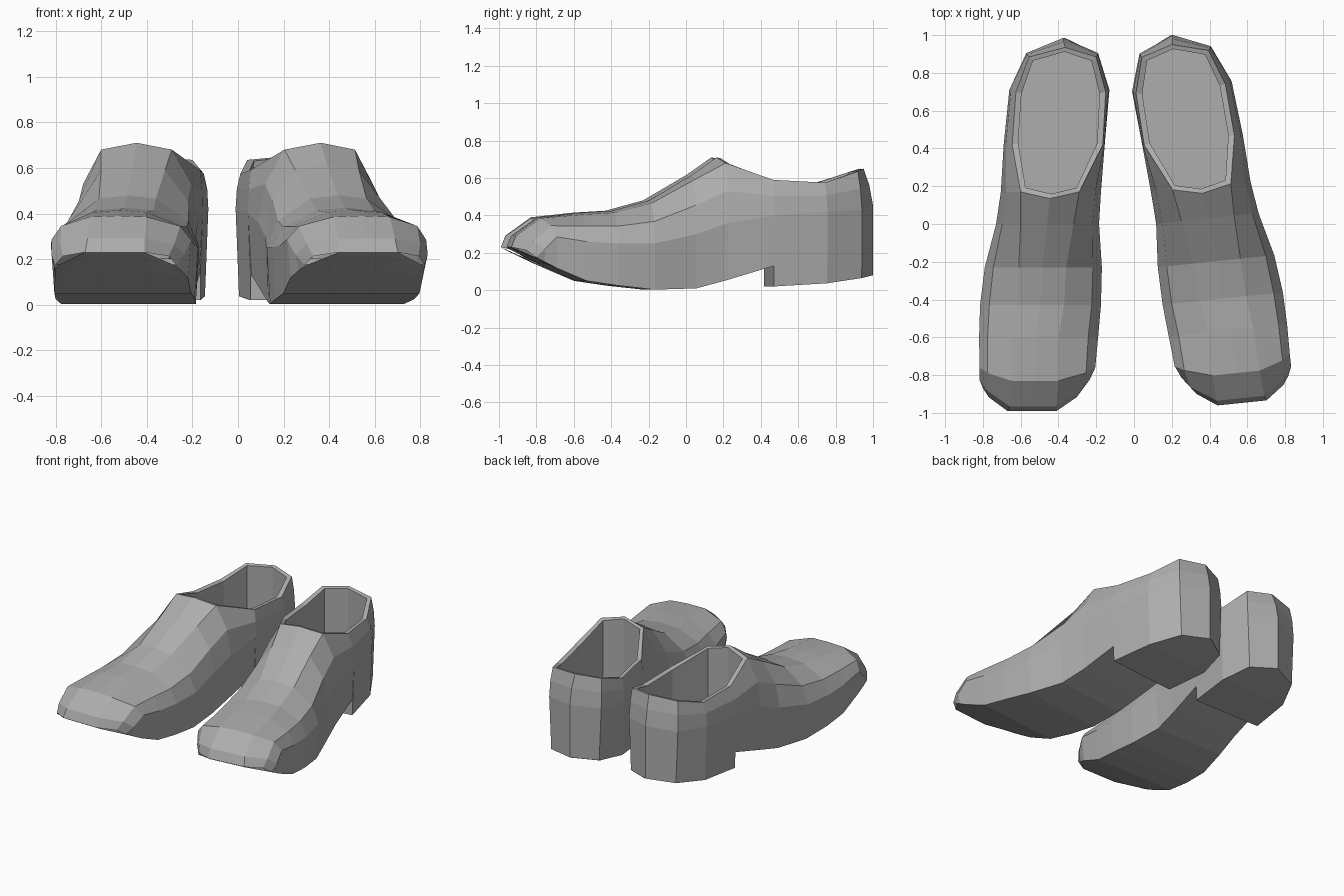
import bpy, bmesh, math
from mathutils import Matrix, Vector

if "Cube" in bpy.data.objects:
    bpy.data.objects.remove(bpy.data.objects["Cube"])

grey = bpy.data.materials.new("plain_grey")
grey.diffuse_color = (0.42, 0.42, 0.42, 1)
grey.use_nodes = True
grey.node_tree.nodes["Principled BSDF"].inputs["Base Color"].default_value = grey.diffuse_color

# Stations from toe to heel:
# y, side y offset, sole z, outer x, inner x, side z, top outer x, top inner x, top z, crest z
STATIONS = [
    (-0.99, .12, .230, -.800, -.270, .176, -.67, -.41, .230, .230),
    (-.965, .14, .215, -.818, -.235, .220, -.66, -.41, .290, .292),
    (-.830, .07, .150, -.818, -.205, .285, -.65, -.40, .385, .390),
    (-.600, .00, .050, -.820, -.190, .260, -.64, -.40, .405, .415),
    (-.430, .00, .025, -.815, -.175, .250, -.62, -.37, .415, .425),
    (-.230, .00, .003, -.790, -.170, .250, -.61, -.36, .465, .480),
    (0.000, .00, .010, -.730, -.185, .300, -.60, -.32, .590, .615),
    (0.170, .00, .055, -.705, -.175, .360, -.60, -.29, .680, .710),
    (0.420, .00, .130, -.690, -.155, .400, -.645, -.165, .590, .590),
    (0.420, .00, .020, -.690, -.155, .400, -.645, -.165, .590, .590),
    (0.700, .01, .037, -.660, -.130, .420, -.625, -.150, .575, .575),
    (0.885, .02, .065, -.570, -.190, .430, -.555, -.200, .635, .635),
    (0.935, .05, .080, -.375, -.375, .450, -.365, -.365, .650, .650),
]
COLLAR = 7      # station where the foot opening starts


def section(y, dy, zb, mo, mi, zm, to, ti, zt, zc):
    """Closed cross-section: outer side, crest, inner side, sole."""
    zs = zb - .45 * dy if y < 0 else zb
    ys = y if y < 0 else y + dy

    def side(m, t):
        inset = .015 if m < -.375 else -.015 if m > -.375 else 0
        return [(m + inset, y + dy, zs), (m, y + dy, zm),
                ((m + t) / 2 + (m - t) * .25, y + dy * .6, (zm + zt) / 2 + .01),
                (t, y, zt)]
    crest = [((to + ti) / 2, y - (.035 if zc == .71 else 0), zc)]
    return side(mo, to) + crest + side(mi, ti)[::-1] + [(ti, ys, zb), (to, ys, zb)]


def build_shoe(name, matrix):
    bm = bmesh.new()
    rings = [[bm.verts.new(p) for p in section(*s)] for s in STATIONS]
    n = len(rings[0])
    # Outer skin and sole, left open above the foot
    for i in range(len(rings) - 1):
        for j in range(n):
            if i >= COLLAR and j in (3, 4):
                continue
            k = (j + 1) % n
            bm.faces.new((rings[i][j], rings[i][k], rings[i + 1][k], rings[i + 1][j]))
    # Collar rim, lining and insole
    back = [r for i, r in enumerate(rings) if i >= COLLAR and i != COLLAR + 1]
    rim = [rings[COLLAR][4]] + [r[3] for r in back] + [r[5] for r in back[-2::-1]]
    c = Vector((-.40, .54, 0))

    def inner(v, sx, sy, z):
        return bm.verts.new((c.x + (v.co.x - c.x) * sx, c.y + (v.co.y - c.y) * sy, z))
    lip = [inner(v, .87, .94, v.co.z - .005) for v in rim]
    base = [inner(v, .89, .95, .20) for v in rim]
    for a, b in ((rim, lip), (lip, base)):
        for i in range(len(rim)):
            k = (i + 1) % len(rim)
            bm.faces.new((a[i], a[k], b[k], b[i]))
    bm.faces.new(base)
    for v in [v for v in bm.verts if not v.link_faces]:
        bm.verts.remove(v)
    # Weld the pinched toe, heel step and heel back
    bmesh.ops.remove_doubles(bm, verts=bm.verts, dist=.0005)
    bmesh.ops.dissolve_degenerate(bm, edges=bm.edges, dist=.0005)
    bmesh.ops.transform(bm, matrix=matrix, verts=bm.verts)
    bmesh.ops.recalc_face_normals(bm, faces=bm.faces)
    mesh = bpy.data.meshes.new(name)
    bm.to_mesh(mesh)
    bm.free()
    mesh.materials.append(grey)
    bpy.context.collection.objects.link(bpy.data.objects.new(name, mesh))


build_shoe("left_shoe", Matrix())
# The other shoe is mirrored and turned slightly about its heel
mirror = Matrix.Scale(-1, 4, (1, 0, 0))
turn = (Matrix.Translation((.20, 1.0, 0)) @ Matrix.Rotation(math.radians(5.9), 4, 'Z')
        @ Matrix.Translation((-.37, -.985, 0)))
build_shoe("right_shoe", turn @ mirror)
